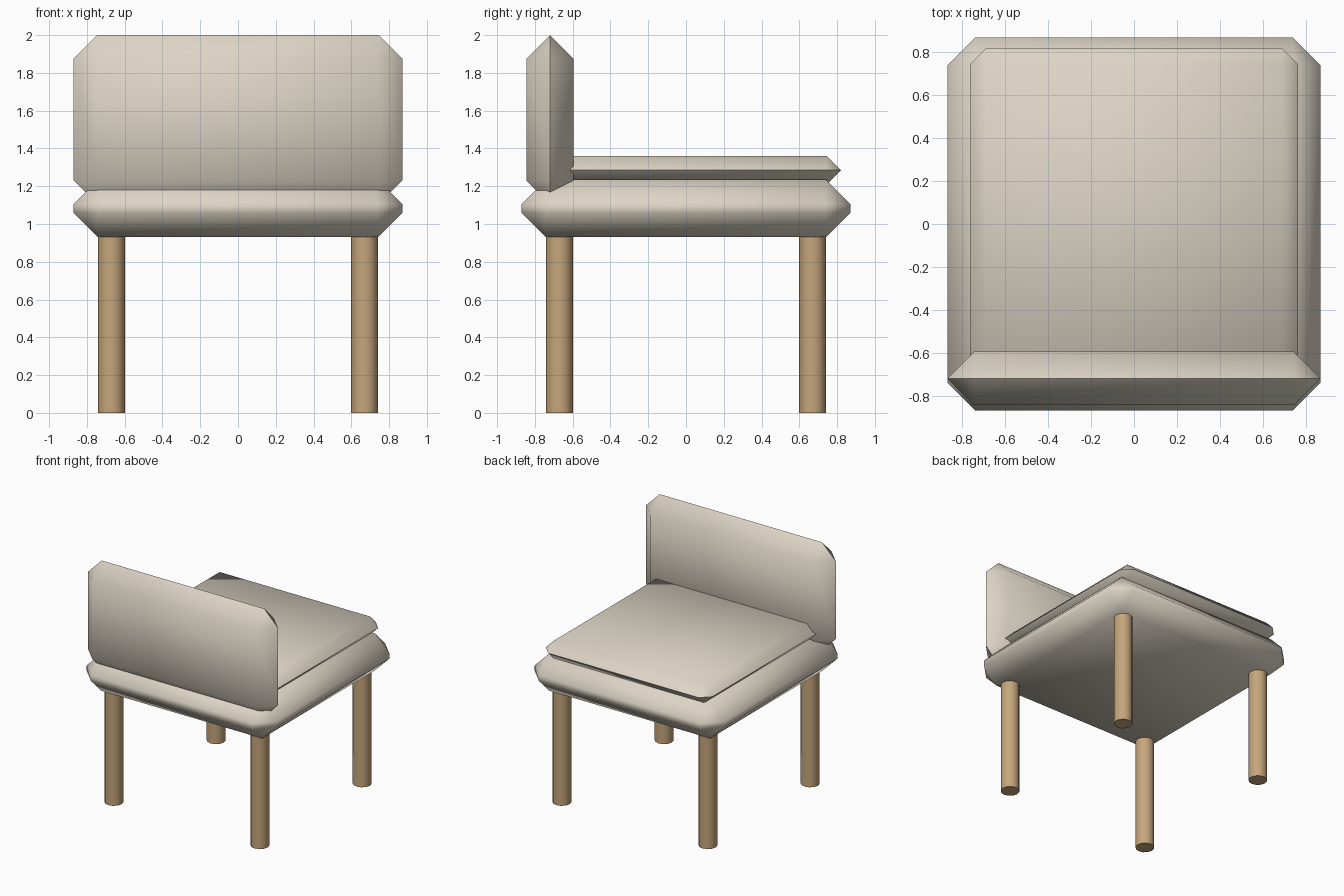
import bpy
import bmesh
import math
from mathutils import Matrix, Vector

default = bpy.data.objects.get("Cube")
if default:
    bpy.data.objects.remove(default, do_unlink=True)


def material(name, rgb):
    mat = bpy.data.materials.new(name)
    mat.use_nodes = True
    mat.diffuse_color = (*rgb, 1)
    mat.node_tree.nodes["Principled BSDF"].inputs["Base Color"].default_value = (*rgb, 1)
    return mat


cream = material("cream upholstery", (0.72, 0.66, 0.56))
wood = material("light wood", (0.56, 0.38, 0.20))


def finish(name, bm, mat, smooth_angle):
    mesh = bpy.data.meshes.new(name)
    bmesh.ops.recalc_face_normals(bm, faces=bm.faces)
    bm.to_mesh(mesh)
    bm.free()
    mesh.materials.append(mat)
    obj = bpy.data.objects.new(name, mesh)
    bpy.context.collection.objects.link(obj)
    bpy.ops.object.select_all(action='DESELECT')
    obj.select_set(True)
    bpy.context.view_layer.objects.active = obj
    bpy.ops.object.shade_smooth_by_angle(angle=math.radians(smooth_angle))


def chamfered_box(name, low, high, chamfer):
    """Padded block between two corners, with every edge cut at 45 degrees."""
    low, high = Vector(low), Vector(high)
    bm = bmesh.new()
    bmesh.ops.create_cube(bm, size=1, matrix=Matrix.Translation((low + high) / 2)
                          @ Matrix.Diagonal((*(high - low), 1)))
    bmesh.ops.bevel(bm, geom=bm.edges[:], offset=chamfer, segments=1,
                    profile=0.5, affect='EDGES', clamp_overlap=True)
    # Chamfers that meet in the middle form a clean ridge
    bmesh.ops.remove_doubles(bm, verts=bm.verts, dist=0.002)
    bmesh.ops.dissolve_degenerate(bm, edges=bm.edges, dist=0.001)
    finish(name, bm, cream, 60)


# Upholstery
chamfered_box("seat_base", (-0.87, -0.87, 0.93), (0.87, 0.87, 1.235), 0.13)
chamfered_box("backrest", (-0.87, -0.845, 1.105), (0.87, -0.595, 2.0), 0.125)
chamfered_box("seat_cushion", (-0.765, -0.715, 1.21), (0.765, 0.82, 1.36), 0.075)

# Four round legs
for y, depth in ((-0.67, "front"), (0.67, "back")):
    for x, side in ((-0.67, "right"), (0.67, "left")):
        leg = bmesh.new()
        bmesh.ops.create_cone(leg, cap_ends=True, segments=12, radius1=0.072,
                              radius2=0.072, depth=0.95,
                              matrix=Matrix.Translation((x, y, 0.475)))
        finish(f"{depth}_{side}_leg", leg, wood, 40)
